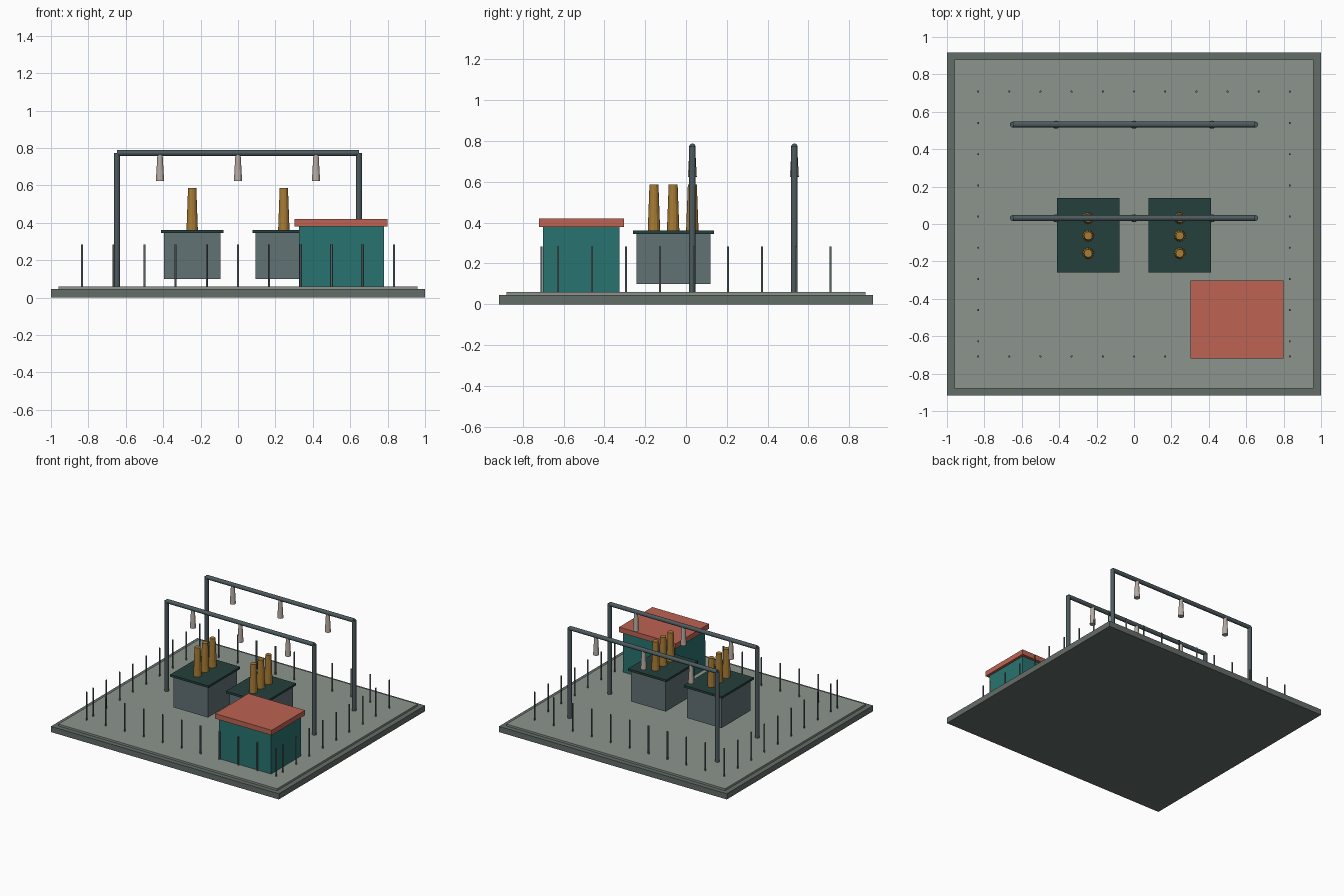
import bpy
from math import pi

if "Cube" in bpy.data.objects:
    bpy.data.objects.remove(bpy.data.objects["Cube"])


def material(name, rgb):
    m = bpy.data.materials.new(name)
    m.diffuse_color = (*rgb, 1)
    m.use_nodes = True
    m.node_tree.nodes["Principled BSDF"].inputs["Base Color"].default_value = m.diffuse_color
    return m


CONCRETE = material("concrete", (0.127, 0.153, 0.138))
GRAVEL = material("gravel", (0.265, 0.295, 0.265))
TEAL = material("teal_wall", (0.022, 0.175, 0.162))
RED = material("red_roof", (0.51, 0.125, 0.085))
TANK = material("tank_grey", (0.120, 0.168, 0.178))
LID = material("dark_green", (0.018, 0.051, 0.045))
BRASS = material("brass", (0.39, 0.20, 0.035))
STEEL = material("steel", (0.075, 0.105, 0.115))
FENCE = material("fence_steel", (0.10, 0.13, 0.135))
CERAMIC = material("ceramic", (0.47, 0.41, 0.37))


def box(name, x, y, z, mat):
    """Box from (min, max) ranges."""
    bpy.ops.mesh.primitive_cube_add(
        size=1, location=[(r[0] + r[1]) / 2 for r in (x, y, z)])
    o = bpy.context.object
    o.name = name
    o.scale = [r[1] - r[0] for r in (x, y, z)]
    o.data.materials.append(mat)
    return o


def cone(name, x, y, z0, z1, r0, r1, mat, sides=12):
    """Vertical tapered cylinder."""
    bpy.ops.mesh.primitive_cone_add(
        vertices=sides, radius1=r0, radius2=r1, depth=z1 - z0,
        location=(x, y, (z0 + z1) / 2))
    o = bpy.context.object
    o.name = name
    o.data.materials.append(mat)
    return o


# Ground slab and gravel yard
box("base_slab", (-1, 1), (-0.917, 0.917), (0, 0.045), CONCRETE)
box("yard_surface", (-0.96, 0.96), (-0.88, 0.88), (0.045, 0.06), GRAVEL)

# Control building
box("control_building", (0.325, 0.78), (-0.70, -0.325), (0.06, 0.38), TEAL)
box("control_roof", (0.303, 0.80), (-0.72, -0.303), (0.38, 0.42), RED)

# Two transformers with three bushings each
for cx in (-0.245, 0.245):
    box("transformer_tank", (cx - 0.151, cx + 0.151), (-0.243, 0.121),
        (0.10, 0.345), TANK)
    box("transformer_lid", (cx - 0.168, cx + 0.168), (-0.26, 0.138),
        (0.345, 0.362), LID)
    for cy in (-0.157, -0.063, 0.031):
        cone("bushing", cx, cy, 0.345, 0.587, 0.031, 0.022, BRASS)

# Two gantries with hanging insulators
for gy in (0.031, 0.531):
    for gx in (-0.648, 0.648):
        cone("gantry_post", gx, gy, 0.06, 0.774, 0.016, 0.016, STEEL)
    beam = cone("gantry_beam", 0, gy, -0.648, 0.648, 0.016, 0.016, STEEL)
    beam.rotation_euler = (0, pi / 2, 0)
    beam.location.z = 0.772
    for ix in (-0.417, 0, 0.417):
        cone("insulator", ix, gy, 0.623, 0.765, 0.022, 0.014, CERAMIC)

# Perimeter fence posts
STEP = 1 / 6
spots = [(i * STEP, s * 0.708) for i in range(-5, 6) for s in (-1, 1)]
spots += [(s * 0.833, -0.627 + i * STEP) for i in range(8) for s in (-1, 1)]
for px, py in spots:
    cone("fence_post", px, py, 0.06, 0.283, 0.0055, 0.0055, FENCE)
